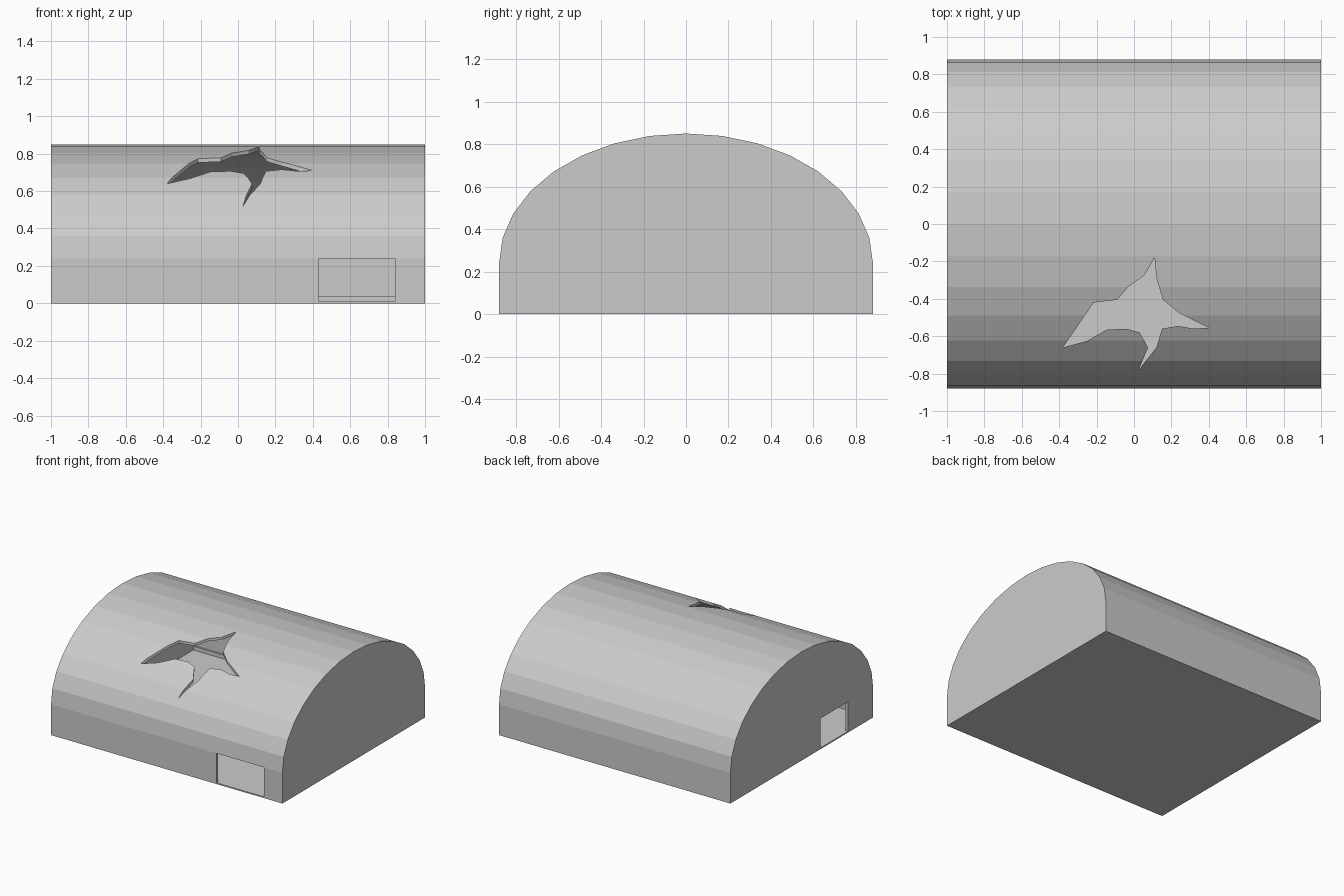
import bpy, bmesh, math

if "Cube" in bpy.data.objects:
    bpy.data.objects.remove(bpy.data.objects["Cube"])

W, D, WALL, TOP, T, FLOOR = 1.0, 0.88, 0.24, 0.85, 0.02, 0.01


def prism(name, points, to3d, lo, hi):
    """Extrude a 2D outline between two levels."""
    bm = bmesh.new()
    a = [bm.verts.new(to3d(p, lo)) for p in points]
    b = [bm.verts.new(to3d(p, hi)) for p in points]
    bm.faces.new(a)
    bm.faces.new(b)
    n = len(points)
    for i in range(n):
        j = (i + 1) % n
        bm.faces.new((a[i], a[j], b[j], b[i]))
    bmesh.ops.recalc_face_normals(bm, faces=bm.faces)
    me = bpy.data.meshes.new(name)
    bm.to_mesh(me)
    bm.free()
    ob = bpy.data.objects.new(name, me)
    bpy.context.collection.objects.link(ob)
    return ob


def along_x(p, t):
    return (t, p[0], p[1])


def along_z(p, t):
    return (p[0], p[1], t)


def box(name, x0, x1, y0, y1, z0, z1):
    return prism(name, [(x0, y0), (x1, y0), (x1, y1), (x0, y1)], along_z, z0, z1)


def arch(inset, bottom):
    """Straight walls topped by a 16-sided half ellipse."""
    pts = [(-D + inset, bottom), (D - inset, bottom)]
    for i in range(17):
        a = math.pi * i / 16
        pts.append(((D - inset) * math.cos(a), WALL + (TOP - WALL - inset) * math.sin(a)))
    return pts


# hollow vaulted house
house = prism("house_shell", arch(0, 0), along_x, -W, W)

# room inside, bird-shaped roof hole and two doorways
bird = [(.11, -.18), (.12, -.29), (.155, -.405), (.24, -.475), (.40, -.555),
        (.32, -.56), (.235, -.545), (.15, -.56), (.12, -.66), (.025, -.78),
        (.075, -.66), (.03, -.58), (-.04, -.56), (-.145, -.565), (-.25, -.625),
        (-.38, -.66), (-.215, -.42), (-.09, -.405), (-.03, -.335), (.055, -.275)]
cutters = [
    prism("room_cutter", arch(T, FLOOR), along_x, -W + T, W - T),
    prism("bird_cutter", bird, along_z, 0.3, 1.0),
    box("front_door_cutter", .43, .84, -.95, -.80, FLOOR, WALL),
    box("side_door_cutter", -1.1, -.93, -.57, -.235, FLOOR, WALL),
]
bpy.context.view_layer.objects.active = house
for c in cutters:
    c.hide_render = True
    m = house.modifiers.new(c.name, 'BOOLEAN')
    m.operation = 'DIFFERENCE'
    m.solver = 'EXACT'
    m.object = c
    bpy.ops.object.modifier_apply(modifier=m.name)
    bpy.data.objects.remove(c)

# low rail along the inside of the back wall
box("back_rail", -W + T, W - T, D - T - .012, D - T + .005, FLOOR - .002, .04)
